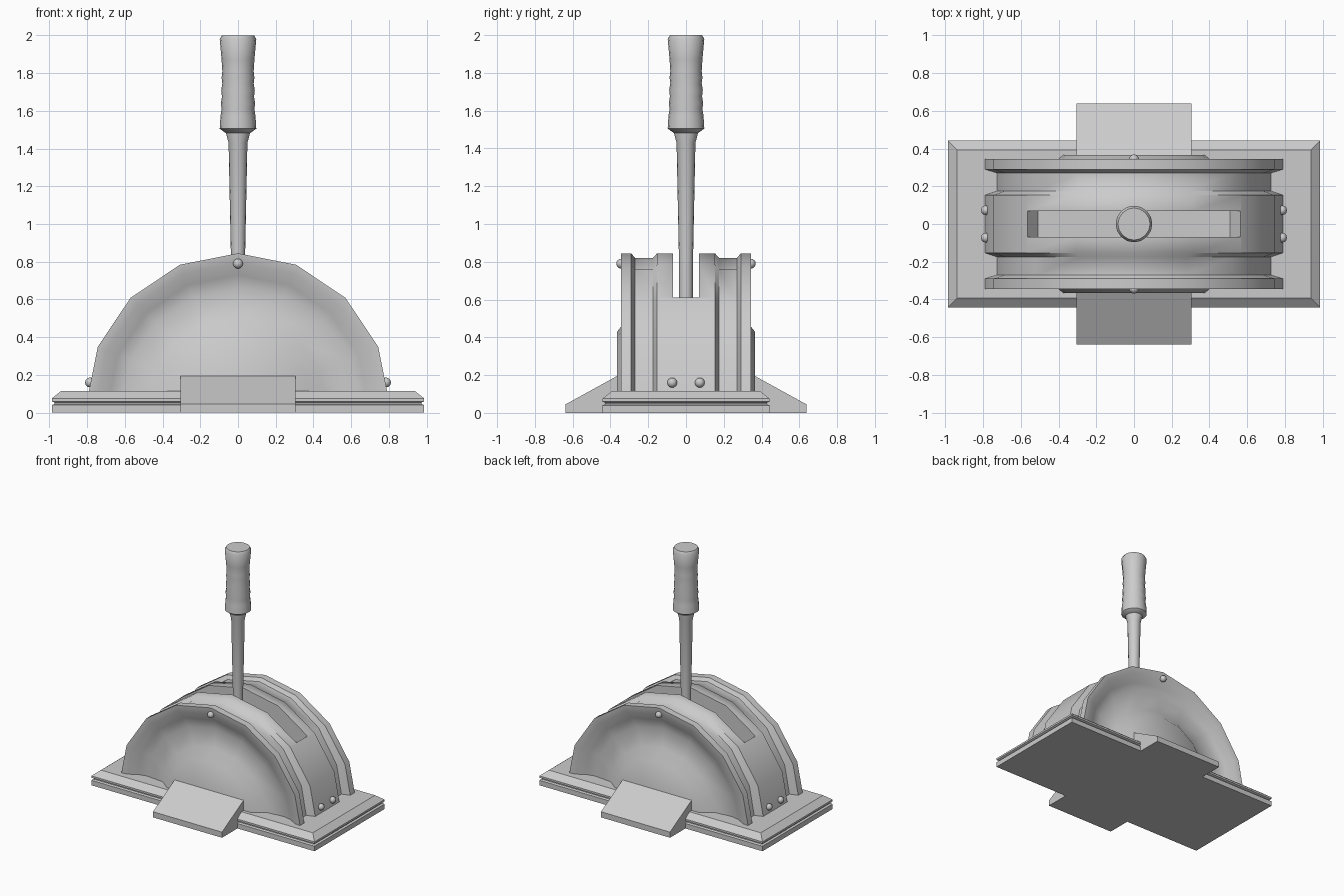
import bpy, bmesh
from math import sin, cos, pi, radians

if "Cube" in bpy.data.objects:
    bpy.data.objects.remove(bpy.data.objects["Cube"])


def finish(name, bm, angle=None):
    bmesh.ops.recalc_face_normals(bm, faces=bm.faces[:])
    me = bpy.data.meshes.new(name)
    bm.to_mesh(me)
    bm.free()
    ob = bpy.data.objects.new(name, me)
    bpy.context.collection.objects.link(ob)
    if angle:
        smooth(ob, angle)
    return ob


def activate(ob):
    bpy.ops.object.select_all(action='DESELECT')
    ob.select_set(True)
    bpy.context.view_layer.objects.active = ob


def smooth(ob, angle):
    activate(ob)
    bpy.ops.object.shade_smooth_by_angle(angle=radians(angle))


def loft(bm, rings):
    """Join equal closed rings of points and cap both ends."""
    vs = [[bm.verts.new(p) for p in r] for r in rings]
    n = len(vs[0])
    for a, b in zip(vs, vs[1:]):
        for i in range(n):
            bm.faces.new((a[i], a[(i + 1) % n], b[(i + 1) % n], b[i]))
    bm.faces.new(vs[0])
    bm.faces.new(vs[-1])


def prism(name, pts, axis, half):
    """Extrude a 2D outline symmetrically along x or y."""
    bm = bmesh.new()
    put = (lambda s, p: (s, p[0], p[1])) if axis == 'x' else (lambda s, p: (p[0], s, p[1]))
    loft(bm, [[put(s, p) for p in pts] for s in (-half, half)])
    return finish(name, bm)


# Base plate with a groove round its edge and a bevelled top
bm = bmesh.new()
levels = [(0, 0), (0, .04), (.015, .046), (.015, .053), (0, .06), (0, .075), (.05, .115)]
loft(bm, [[(sx * (.987 - i), sy * (.443 - i), z)
           for sx, sy in ((-1, -1), (1, -1), (1, 1), (-1, 1))] for i, z in levels])
finish("base_plate", bm, 30)

# Arched housing: half section (x radius, z radius, y) swept over a half turn
half = [(0, 0, .365), (.39, .39, .365), (.47, .47, .30), (.62, .62, .285), (.69, .69, .30),
        (.755, .755, .34), (.805, .805, .345), (.805, .805, .29), (.74, .78, .27),
        (.74, .78, .175), (.805, .805, .153)]
section = half + [(a, b, -y) for a, b, y in reversed(half)]
STEPS, CZ = 8, .04
bm = bmesh.new()
axis_verts = {y: bm.verts.new((0, y, CZ)) for y in (.365, -.365)}
rings = []
for k in range(STEPS + 1):
    t = pi * k / STEPS
    rings.append([axis_verts[y] if a == 0 else
                  bm.verts.new((a * cos(t), y, CZ + b * sin(t))) for a, b, y in section])
for r, s in zip(rings, rings[1:]):
    for i in range(len(section) - 1):
        bm.faces.new(list(dict.fromkeys((r[i], r[i + 1], s[i + 1], s[i]))))
bm.faces.new(rings[0] + rings[-1][-2:0:-1])
housing = finish("arched_housing", bm)

# Lever slot cut through the top
cutter = prism("slot_cutter", [(-.51, .54), (.51, .54), (.566, .613), (.566, .95),
                               (-.566, .95), (-.566, .613)], 'y', .07)
cutter.hide_render = True
mod = housing.modifiers.new("slot", 'BOOLEAN')
mod.operation, mod.solver, mod.object = 'DIFFERENCE', 'EXACT', cutter
activate(housing)
bpy.ops.object.modifier_apply(modifier=mod.name)
bpy.data.objects.remove(cutter)
smooth(housing, 50)

# Sloping foot pads at front and back
for name, s in (("front_pad", -1), ("back_pad", 1)):
    prism(name, [(s * y, z) for y, z in
                 ((.3, .0), (.638, .0), (.638, .045), (.36, .198), (.3, .198))], 'x', .305)

# Lever: turned shaft and grip
def turned(name, prof, n=16):
    bm = bmesh.new()
    loft(bm, [[(r * cos(2 * pi * i / n), r * sin(2 * pi * i / n), z) for i in range(n)]
              for r, z in prof])
    return finish(name, bm, 45)


turned("lever_shaft", [(.036, .5), (.038, .85), (.05, 1.43), (.066, 1.49), (.066, 1.52)])
turned("lever_grip", [(.066, 1.483), (.097, 1.505), (.093, 1.57), (.087, 1.61), (.091, 1.64),
                      (.085, 1.675), (.089, 1.71), (.083, 1.745), (.087, 1.775), (.083, 1.81),
                      (.087, 1.87), (.097, 1.98), (.085, 2.0)])

# Rivets
spots = [(0, s * .343, .79) for s in (-1, 1)]
spots += [(s * .785, y, .16) for s in (-1, 1) for y in (-.073, .073)]
for i, p in enumerate(spots):
    bm = bmesh.new()
    bmesh.ops.create_uvsphere(bm, u_segments=12, v_segments=8, radius=.026)
    ob = finish(f"rivet_{i + 1}", bm, 60)
    ob.location = p
